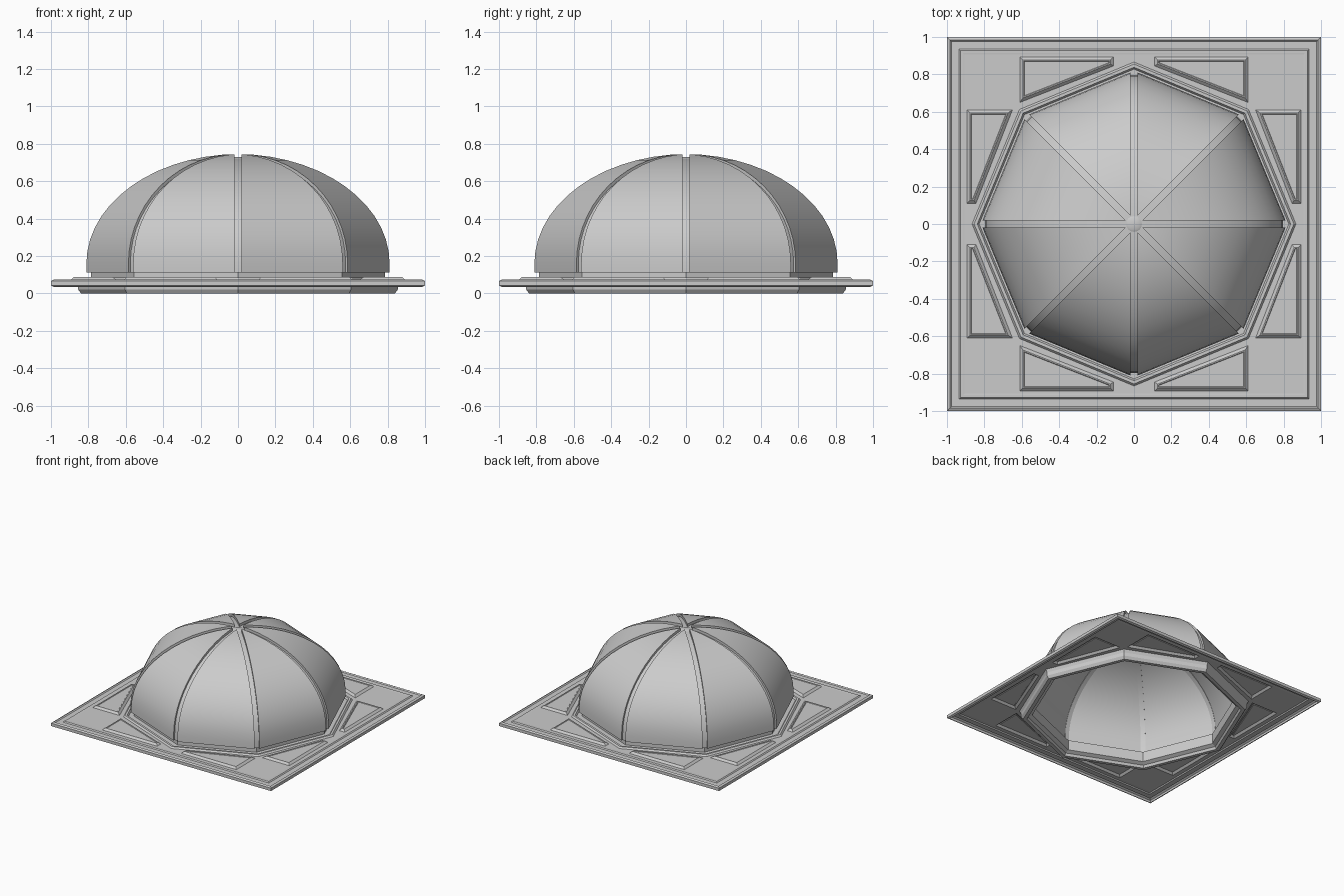
import bpy, bmesh
from math import sin, cos, pi, tan
from mathutils import Vector, Matrix

if "Cube" in bpy.data.objects:
    bpy.data.objects.remove(bpy.data.objects["Cube"])

SIDES = 8
HALF = pi / SIDES


def finish(bm, name, smooth=None, up=False):
    bmesh.ops.recalc_face_normals(bm, faces=bm.faces[:])
    if up:
        if max(bm.faces, key=lambda f: f.calc_area()).normal.z < 0:
            bmesh.ops.reverse_faces(bm, faces=bm.faces[:])
    me = bpy.data.meshes.new(name)
    bm.to_mesh(me)
    bm.free()
    ob = bpy.data.objects.new(name, me)
    bpy.context.collection.objects.link(ob)
    if smooth:
        bpy.ops.object.select_all(action='DESELECT')
        ob.select_set(True)
        bpy.context.view_layer.objects.active = ob
        bpy.ops.object.shade_smooth_by_angle(angle=smooth)
    return ob


def loft(bm, rings, closed=False):
    """Skin a list of equally sized closed rings; returns the vertex rings."""
    vr = [[bm.verts.new(p) for p in r] for r in rings]
    pairs = list(zip(vr, vr[1:])) + ([(vr[-1], vr[0])] if closed else [])
    for a, b in pairs:
        n = len(a)
        for i in range(n):
            bm.faces.new((a[i], a[(i + 1) % n], b[(i + 1) % n], b[i]))
    return vr


def polygon(r, z, n=SIDES, start=0.0):
    return [(r * cos(start + 2 * pi * i / n), r * sin(start + 2 * pi * i / n), z) for i in range(n)]


def loop_edges(bm, ring):
    return [bm.edges.get((a, b)) or bm.edges.new((a, b)) for a, b in zip(ring, ring[1:] + ring[:1])]


def inset(pts, d):
    """Move every side of a counter-clockwise outline inward by d."""
    out, n = [], len(pts)
    for i in range(n):
        e1 = (pts[i] - pts[i - 1]).normalized()
        e2 = (pts[(i + 1) % n] - pts[i]).normalized()
        n1, n2 = Vector((-e1.y, e1.x)), Vector((-e2.y, e2.x))
        out.append(pts[i] + (n1 + n2) * (d / (1 + n1.dot(n2))))
    return out


# square base plate: stepped rim, octagonal opening, eight raised bevelled panels
FIELD = 0.073
bm = bmesh.new()
rim = [(0.985, 0.035), (1, 0.042), (1, 0.066), (0.985, 0.074), (0.977, 0.066),
       (0.935, 0.066), (0.928, 0.074), (0.915, 0.074), (0.905, FIELD)]
rings = loft(bm, [polygon(h * 2 ** 0.5, z, 4, pi / 4) for h, z in rim])
edges = loop_edges(bm, rings[-1])
edges += loop_edges(bm, [bm.verts.new(p) for p in polygon(0.86, FIELD)])
tile = [Vector(p) for p in ((-0.61, 0.65), (-0.11, 0.845), (-0.11, 0.893), (-0.61, 0.893))]
mirrored = [Vector((-p.x, p.y)) for p in reversed(tile)]
for k in range(4):
    rot = Matrix.Rotation(k * pi / 2, 2)
    for shape in (tile, mirrored):
        outline = [rot @ p for p in shape]
        steps = [(0, FIELD), (0.016, 0.088), (0.022, 0.088), (0.025, 0.084)]
        vr = loft(bm, [[(p.x, p.y, z) for p in inset(outline, d)] for d, z in steps])
        bm.faces.new(vr[-1])
        edges += loop_edges(bm, vr[0])
bmesh.ops.triangle_fill(bm, edges=edges, use_beauty=True, use_dissolve=False)
finish(bm, "base_plate", up=True)

# octagonal moulding around the opening, with the low collar under the dome
moulding = [(0.866, 0.073), (0.855, 0.085), (0.838, 0.085), (0.828, 0.072), (0.785, 0.072),
            (0.785, 0.118), (0.77, 0.118), (0.77, 0.035), (0.80, 0.02), (0.81, 0.0),
            (0.84, 0.0), (0.855, 0.022), (0.855, 0.05)]
bm = bmesh.new()
loft(bm, [polygon(r, z) for r, z in moulding], closed=True)
finish(bm, "opening_moulding")

# dome profile, measured along the ribs
BASE, SPRING, TOP, RADIUS = 0.112, 0.16, 0.745, 0.818
GAP, THICK, STEPS = 0.018, 0.025, 14
R_TIP = GAP / (sin(HALF) * cos(HALF)) + 0.002


def dome_profile(depth, r_end):
    r0, h = RADIUS - depth, TOP - depth - SPRING
    pts = [(r0, BASE)]
    for i in range(STEPS + 1):
        a = (pi / 2) * i / STEPS
        r = max(r0 * cos(a), r_end)
        pts.append((r, SPRING + h * (1 - (r / r0) ** 2) ** 0.5))
    return pts


# eight curved dome panels separated by grooves
for k in range(SIDES):
    turn = Matrix.Rotation(HALF * (2 * k + 1), 3, 'Z')
    bm = bmesh.new()
    rings = []
    outer, inner = dome_profile(0, R_TIP), dome_profile(THICK, R_TIP)
    for (ro, zo), (ri, zi) in zip(outer, inner):
        half = [r * sin(HALF) - GAP / cos(HALF) for r in (ro, ri)]
        half = [max(v, 0.0008) for v in half]
        ao, ai = ro * cos(HALF), ri * cos(HALF)
        rings.append([turn @ Vector(p) for p in (
            (ao, -half[0], zo), (ao, half[0], zo), (ai, half[1], zi), (ai, -half[1], zi))])
    vr = loft(bm, rings)
    bm.faces.new(vr[0])
    bm.faces.new(vr[-1])
    finish(bm, "dome_panel_%d" % (k + 1), smooth=0.5)

# recessed ribs at the bottom of the grooves
for k in range(SIDES):
    turn = Matrix.Rotation(2 * HALF * k, 3, 'Z')
    bm = bmesh.new()
    rings = []
    for (ro, zo), (ri, zi) in zip(dome_profile(0.022, 0.01), dome_profile(0.034, 0.01)):
        rings.append([turn @ Vector(p) for p in (
            (ro, -GAP, zo), (ro, GAP, zo), (ri, GAP, zi), (ri, -GAP, zi))])
    vr = loft(bm, rings)
    bm.faces.new(vr[0])
    bm.faces.new(vr[-1])
    finish(bm, "dome_rib_%d" % (k + 1), smooth=0.5)

# round hub where the ribs meet
bm = bmesh.new()
vr = loft(bm, [polygon(r, z, 16) for r, z in ((0.03, 0.7), (0.042, 0.706), (0.042, 0.722), (0.03, 0.728))])
bm.faces.new(vr[0])
bm.faces.new(vr[-1])
finish(bm, "rib_hub", smooth=0.5)
